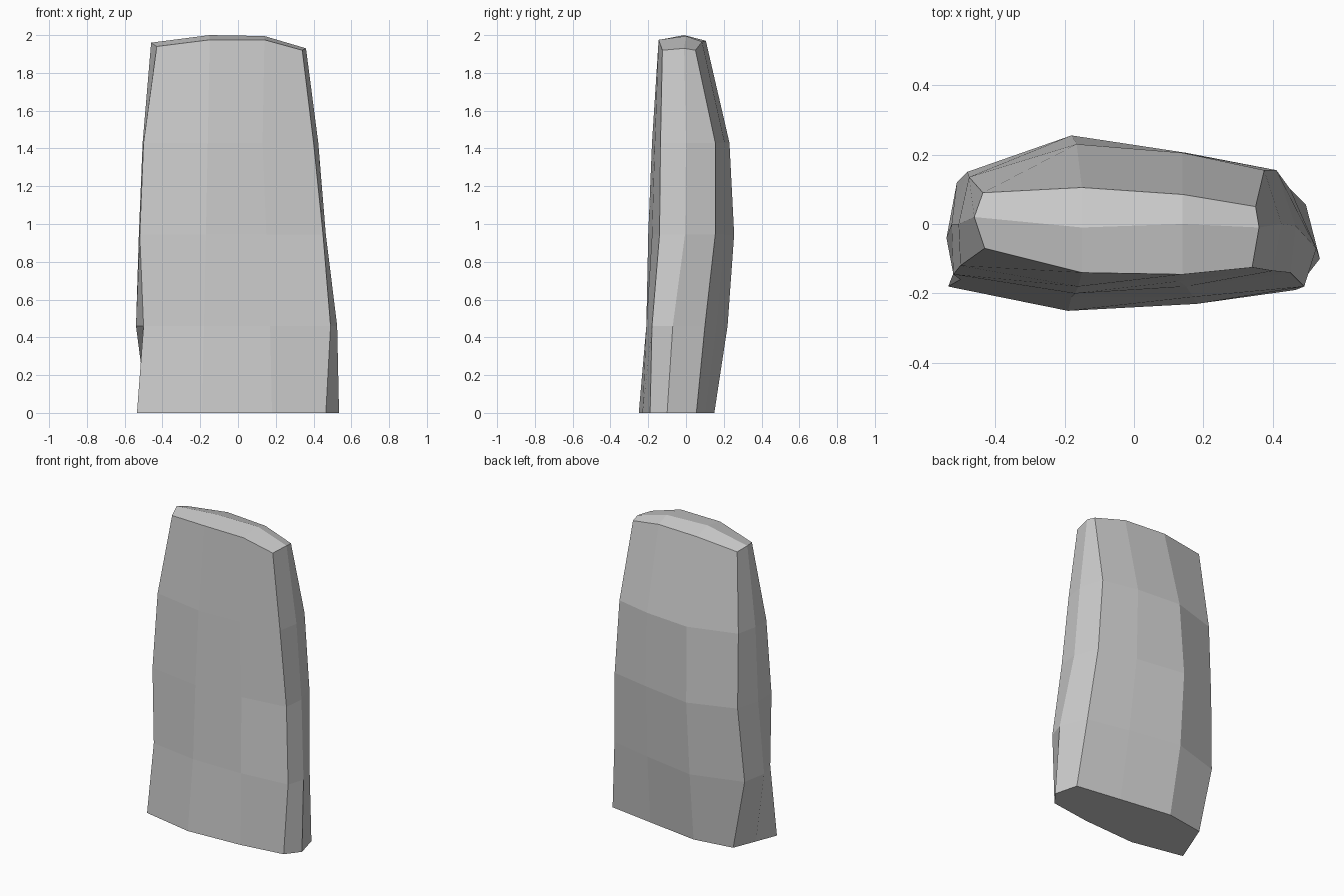
import bpy
import bmesh
from mathutils import Vector

cube = bpy.data.objects.get("Cube")
if cube:
    bpy.data.objects.remove(cube, do_unlink=True)


def make_material(name, colour):
    material = bpy.data.materials.new(name)
    material.use_nodes = True
    material.diffuse_color = colour
    material.node_tree.nodes["Principled BSDF"].inputs["Base Color"].default_value = colour
    return material


stone_grey = make_material("stone grey", (0.6, 0.6, 0.6, 1))

# Heights of the side rings; the crown closes the slab above them
heights = (0, 0.46, 0.945, 1.43)

# Each upright edge is a path of (x, y) points from base to shoulder
front_edges = [
    [(-.535, -.18), (-.5, -.16), (-.52, -.145), (-.5, -.12)],
    [(-.19, -.25), (-.18, -.21), (-.17, -.2), (-.16, -.18)],
    [(.18, -.23), (.17, -.21), (.15, -.18), (.13, -.165)],
    [(.465, -.19), (.49, -.18), (.45, -.14), (.4, -.135)],
]
back_edges = [
    [(-.42, .11), (-.51, .12), (-.48, .15), (-.475, .135)],
    [(-.16, .15), (-.18, .22), (-.18, .255), (-.165, .23)],
    [(.19, .1), (.17, .16), (.15, .205), (.14, .205)],
    [(.495, .055), (.45, .1), (.41, .155), (.375, .155)],
]
left_edge = [(.535, -.1), (.525, -.07), (.465, -.005), (.425, 0)]
right_edge = [(-.48, -.04), (-.54, -.04), (-.525, 0), (-.505, 0)]

# Crown rows run from right to left
crown_front = [(-.43, -.07, 1.94), (-.15, -.14, 1.975), (.14, -.145, 1.975), (.34, -.125, 1.92)]
crown_ridge = [(-.46, .02, 1.96), (-.15, -.01, 2), (.14, 0, 1.995), (.36, -.01, 1.93)]
crown_back = [(-.435, .09, 1.94), (-.15, .105, 1.97), (.14, .085, 1.965), (.35, .05, 1.92)]


def ring_order(front, left, back, right):
    """Walk once around the slab, starting at the front right edge."""
    return [*front, left, *reversed(back), right]


def bridge(bm, first, second, closed):
    """Fill the strip of quads between two matching rows of vertices."""
    count = len(first)
    for i in range(count if closed else count - 1):
        j = (i + 1) % count
        bm.faces.new((first[i], first[j], second[j], second[i]))


bm = bmesh.new()

# Side rings
edges = ring_order(front_edges, left_edge, back_edges, right_edge)
rings = []
for level, height in enumerate(heights):
    rings.append([bm.verts.new(Vector((*edge[level], height))) for edge in edges])

# Crown with a shallow ridge along its length
front, ridge, back = [
    [bm.verts.new(Vector(point)) for point in row]
    for row in (crown_front, crown_ridge, crown_back)
]
rings.append(ring_order(front, ridge[-1], back, ridge[0]))
bridge(bm, front, ridge, closed=False)
bridge(bm, ridge, back, closed=False)

# Walls and flat base
for lower, upper in zip(rings, rings[1:]):
    bridge(bm, lower, upper, closed=True)
bm.faces.new(list(reversed(rings[0])))
bmesh.ops.recalc_face_normals(bm, faces=bm.faces[:])

mesh = bpy.data.meshes.new("standing_stone")
bm.to_mesh(mesh)
bm.free()
mesh.materials.append(stone_grey)
standing_stone = bpy.data.objects.new("standing_stone", mesh)
bpy.context.collection.objects.link(standing_stone)
